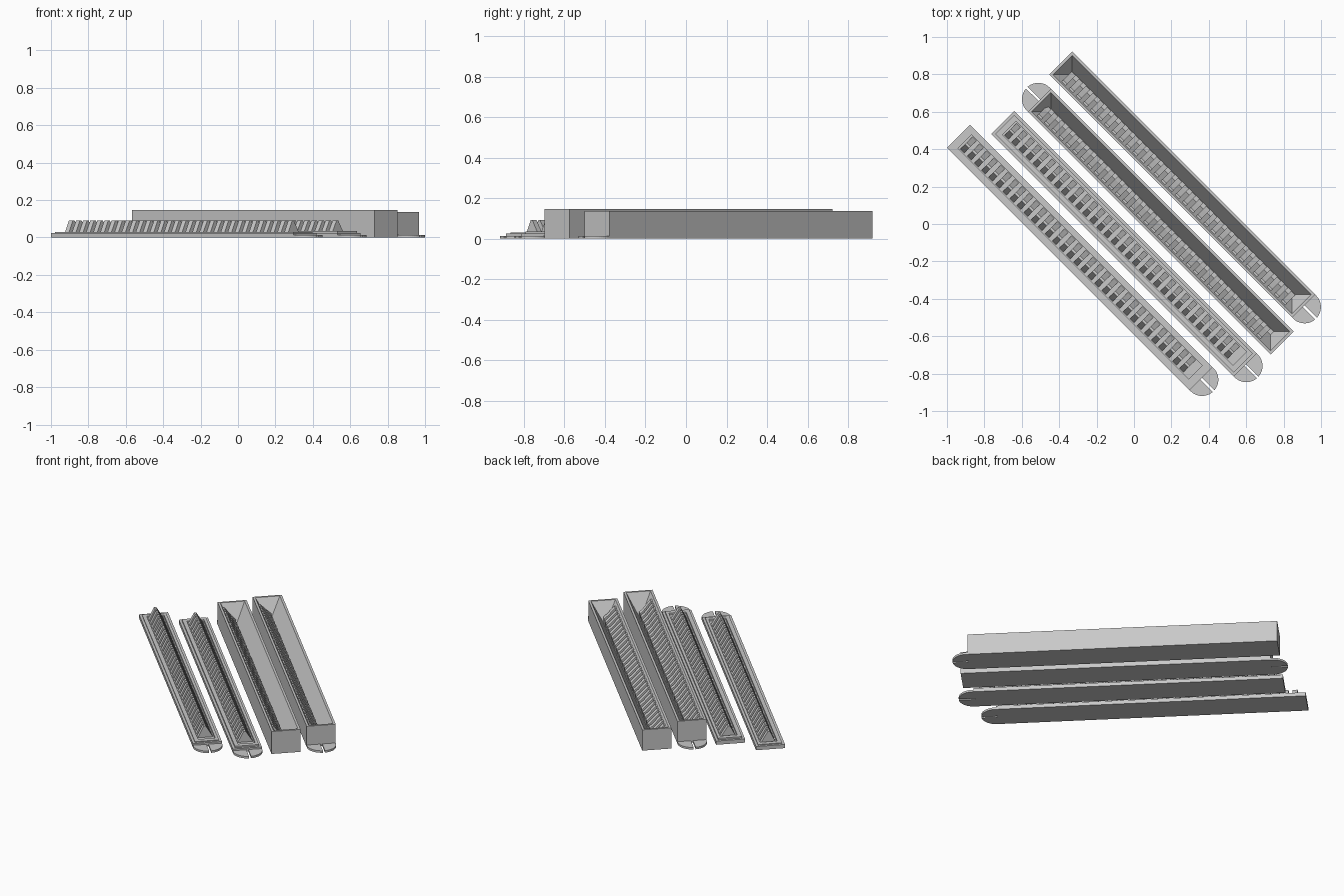
import bpy, bmesh, math
from mathutils import Matrix

if "Cube" in bpy.data.objects:
    bpy.data.objects.remove(bpy.data.objects["Cube"])

grey = bpy.data.materials.new("plain grey")
grey.diffuse_color = (0.58, 0.58, 0.58, 1)
grey.use_nodes = True
grey.node_tree.nodes["Principled BSDF"].inputs["Base Color"].default_value = grey.diffuse_color

TURN = Matrix.Rotation(-math.pi / 4, 4, 'Z')   # strips run diagonally
HALF_W = 0.087                                 # half strip width
PITCH, THICK, COUNT = 0.0535, 0.03, 32         # tooth spacing


def finish(name, bm):
    bmesh.ops.recalc_face_normals(bm, faces=bm.faces)
    bm.transform(TURN)
    mesh = bpy.data.meshes.new(name)
    bm.to_mesh(mesh)
    bm.free()
    mesh.materials.append(grey)
    bpy.context.collection.objects.link(bpy.data.objects.new(name, mesh))


def prism(bm, a, b):
    """Join two matching outlines into a solid."""
    a = [bm.verts.new(p) for p in a]
    b = [bm.verts.new(p) for p in b]
    bm.faces.new(a)
    bm.faces.new(b)
    for i in range(len(a)):
        j = (i + 1) % len(a)
        bm.faces.new((a[i], a[j], b[j], b[i]))


def rect(u0, u1, v0, v1, z):
    return [(u0, v0, z), (u1, v0, z), (u1, v1, z), (u0, v1, z)]


def stack(bm, loops):
    """Skin a chain of rectangles, closed at both ends."""
    rings = [[bm.verts.new(p) for p in l] for l in loops]
    for r, s in zip(rings, rings[1:]):
        for i in range(4):
            j = (i + 1) % 4
            bm.faces.new((r[i], r[j], s[j], s[i]))
    bm.faces.new(rings[0])
    bm.faces.new(rings[-1])


def tab(name, u, v, side):
    """Rounded end tab made of two quarters with a slit between."""
    bm = bmesh.new()
    for s in (-1, 1):
        outline = [(u - side * 0.02, v + s * 0.006), (u + side * 0.004, v + s * 0.006)]
        for i in range(13):
            a = math.radians(4 + 86 * i / 12)
            outline.append((u + side * HALF_W * math.cos(a), v + s * HALF_W * math.sin(a)))
        outline.append((u - side * 0.02, v + s * HALF_W))
        prism(bm, [(x, y, 0) for x, y in outline], [(x, y, 0.013) for x, y in outline])
    finish(name, bm)


def teeth(name, start, v, section):
    """Row of equal fins with the given cross-section."""
    bm = bmesh.new()
    for i in range(COUNT):
        u = start + i * PITCH
        prism(bm, [(u, v + dv, z) for dv, z in section],
              [(u + THICK, v + dv, z) for dv, z in section])
    finish(name, bm)


def lid(name, u0, u1, v, top):
    bm = bmesh.new()
    w = HALF_W
    # stepped plate with a shallow channel around the ridge
    stack(bm, [rect(u0, u1, v - w, v + w, 0),
               rect(u0, u1, v - w, v + w, 0.024),
               rect(u0 + .015, u1 - .015, v - w + .015, v + w - .015, 0.024),
               rect(u0 + .015, u1 - .015, v - w + .015, v + w - .015, top),
               rect(u0 + .045, u1 - .045, v - .048, v + .055, top),
               rect(u0 + .045, u1 - .045, v - .048, v + .055, top - .012)])
    finish(name + "_plate", bm)
    teeth(name + "_ridge_teeth", u0 + .055, v,
          [(-.042, top - .013), (.050, top - .013), (.006, .091), (-.006, .091)])
    tab(name + "_tab", u1 + .008, v, 1)


def trough(name, u0, u1, v, height, side):
    bm = bmesh.new()
    w, rim, hip = HALF_W, HALF_W - .014, .075
    # box with hipped sloping interior
    stack(bm, [rect(u0, u1, v - w, v + w, 0),
               rect(u0, u1, v - w, v + w, height),
               rect(u0 + .014, u1 - .014, v - rim, v + rim, height),
               rect(u0 + hip, u1 - hip, v - .012, v + .012, 0.025)])
    finish(name + "_box", bm)
    start = u0 + .05 if side < 0 else u1 - .05 - COUNT * PITCH
    teeth(name + "_inner_teeth", start, v,
          [(-.074, height - .015), (-.055, height - .015), (-.012, .075),
           (.010, .055), (.010, .022), (-.015, .022)])
    tab(name + "_tab", u0 - .008 if side < 0 else u1 + .008, v, side)


lid("outer_lid", -0.996, 0.838, -0.331, 0.029)
lid("inner_lid", -0.880, 0.953, -0.112, 0.034)
trough("tall_tray", -0.826, 1.010, 0.110, 0.146, -1)
trough("short_tray", -0.885, 0.951, 0.331, 0.135, 1)
